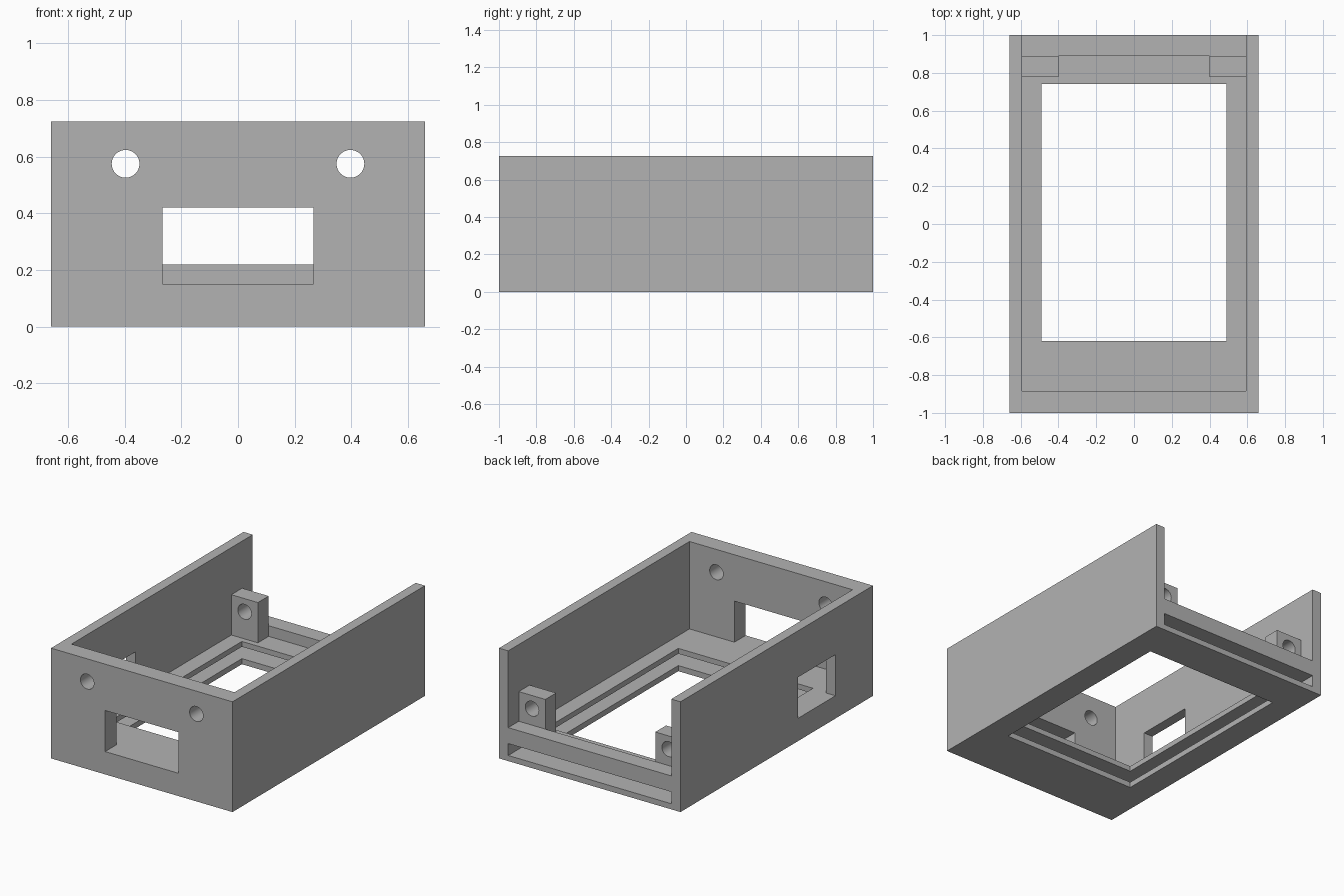
import bpy
import math

cube = bpy.data.objects.get("Cube")
if cube:
    bpy.data.objects.remove(cube, do_unlink=True)

GREY = (0.45, 0.45, 0.45, 1.0)
mat = bpy.data.materials.new("light grey")
mat.use_nodes = True
mat.diffuse_color = GREY
mat.node_tree.nodes["Principled BSDF"].inputs["Base Color"].default_value = GREY


def box(name, x, y, z):
    """Box from (min, max) ranges on each axis."""
    bpy.ops.mesh.primitive_cube_add(size=1)
    ob = bpy.context.object
    ob.name = name
    ob.location = [(a + b) / 2 for a, b in (x, y, z)]
    ob.scale = [b - a for a, b in (x, y, z)]
    bpy.ops.object.transform_apply(location=True, rotation=False, scale=True)
    ob.data.materials.append(mat)
    return ob


def drill(name, x, y, z, radius=0.049, length=0.3):
    """Round cutter lying along y."""
    bpy.ops.mesh.primitive_cylinder_add(vertices=48, radius=radius, depth=length,
                                        location=(x, y, z), rotation=(math.pi / 2, 0, 0))
    ob = bpy.context.object
    ob.name = name
    bpy.ops.object.transform_apply(location=True, rotation=True, scale=True)
    ob.data.materials.append(mat)
    return ob


def cut(target, cutters):
    """Subtract each cutter, then remove it."""
    bpy.ops.object.select_all(action="DESELECT")
    bpy.context.view_layer.objects.active = target
    target.select_set(True)
    for cutter in cutters:
        cutter.hide_render = True
        mod = target.modifiers.new("cut", "BOOLEAN")
        mod.operation = "DIFFERENCE"
        mod.solver = "EXACT"
        mod.object = cutter
        bpy.ops.object.modifier_apply(modifier=mod.name)
        bpy.data.objects.remove(cutter, do_unlink=True)
    bpy.ops.object.shade_smooth_by_angle(angle=math.radians(30))


INNER = 0.593            # half width between the side walls
FRONT = -0.883           # inner face of the front wall
BAR = 0.89               # inner face of the rear bar
FLOOR, SILL, WINDOW_TOP = 0.15, 0.22, 0.42
HEIGHT = 0.725

# Open tray: solid block with the cavity, tray slot and openings removed
case = box("case", (-0.66, 0.66), (-1, 1), (0, HEIGHT))
cut(case, [
    box("cavity_cutter", (-INNER, INNER), (FRONT, BAR), (FLOOR, 1)),
    box("rear_opening_cutter", (-INNER, INNER), (0.5, 1.2), (SILL, 1)),
    box("slot_cutter", (-INNER, INNER), (FRONT, 1.2), (0.037, 0.115)),
    box("floor_opening_cutter", (-0.49, 0.49), (-0.62, 0.74), (-0.2, 0.3)),
    box("front_window_cutter", (-0.266, 0.266), (-1.2, -0.8), (FLOOR, WINDOW_TOP)),
    box("side_window_cutter", (-0.8, -0.55), (-0.61, -0.22), (FLOOR, WINDOW_TOP)),
    drill("front_hole_cutter_left", 0.397, -0.95, 0.575),
    drill("front_hole_cutter_right", -0.397, -0.95, 0.575),
])

# Drilled mounting posts in the rear corners
for side, s in (("left", 1), ("right", -1)):
    post = box("mounting_post_" + side, sorted((s * 0.4, s * INNER)),
               (0.778, BAR), (FLOOR, 0.415))
    cut(post, [drill("post_hole_cutter", s * 0.497, 0.834, 0.328)])
